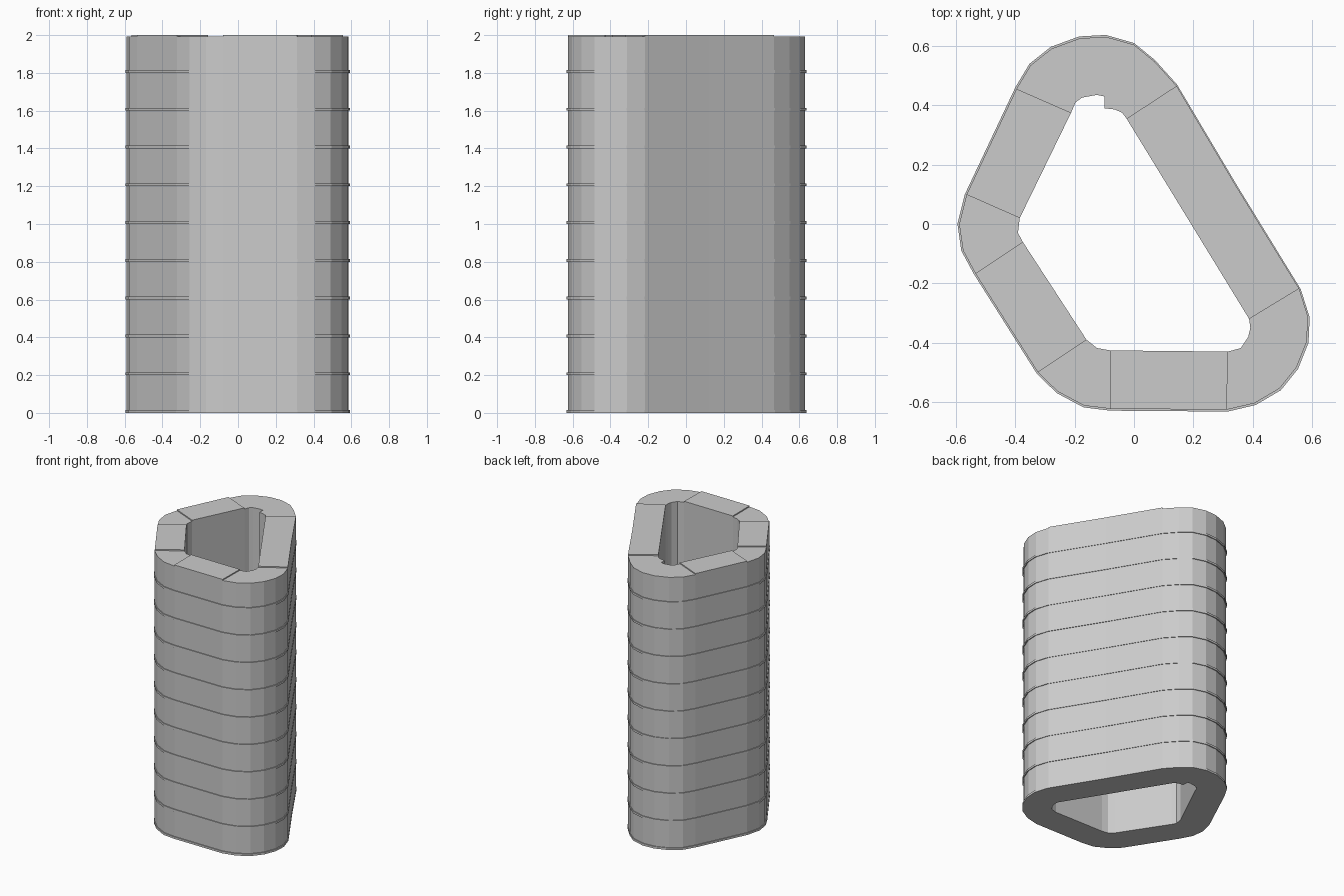
import bpy, bmesh

if "Cube" in bpy.data.objects:
    bpy.data.objects.remove(bpy.data.objects["Cube"])

# Plan sections, clockwise: (name, outer edge, inner edge, is_straight)
SECTIONS = [
    ("back_corner",
     [(-.40, .46), (-.352, .54), (-.28, .597), (-.185, .632), (-.095, .637), (0, .61), (.07, .553), (.145, .47)],
     [(-.212, .375), (-.197, .41), (-.175, .426), (-.125, .435), (-.10, .43), (-.10, .39), (-.065, .386),
      (-.04, .375), (-.025, .355)], False),
    ("right_wall_back", [(.145, .47), (.35, .125)], [(-.025, .355), (.18, .02)], True),
    ("right_wall_front", [(.35, .125), (.562, -.22)], [(.18, .02), (.388, -.32)], True),
    ("right_corner",
     [(.562, -.22), (.592, -.315), (.588, -.40), (.553, -.488), (.495, -.56), (.41, -.61), (.316, -.632)],
     [(.388, -.32), (.392, -.35), (.385, -.38), (.36, -.418), (.316, -.43)], False),
    ("front_wall", [(.316, -.632), (-.08, -.629)], [(.316, -.43), (-.08, -.426)], True),
    ("front_left_corner",
     [(-.08, -.629), (-.17, -.618), (-.26, -.57), (-.327, -.505)],
     [(-.08, -.426), (-.125, -.418), (-.16, -.39)], False),
    ("left_wall_front", [(-.327, -.505), (-.54, -.168)], [(-.16, -.39), (-.375, -.06)], True),
    ("left_corner",
     [(-.54, -.168), (-.582, -.09), (-.595, 0), (-.57, .10)],
     [(-.375, -.06), (-.391, -.03), (-.385, .02)], False),
    ("left_wall_back", [(-.57, .10), (-.40, .46)], [(-.385, .02), (-.212, .375)], True),
]
COURSES, HEIGHT, LIP, INSET = 10, 0.2, 0.015, 0.99


def add_block(bm, outer, inner, z, top):
    """One block: a slightly wider lip at the foot, then the straight body."""
    rings = []
    for level, scale in ((z, 1), (z + LIP, 1), (z + LIP, INSET), (top, INSET)):
        pts = [(x * scale, y * scale) for x, y in outer] + inner[::-1]
        rings.append([bm.verts.new((x, y, level)) for x, y in pts])
    n = len(rings[0])
    for a, b in zip(rings, rings[1:]):
        for i in range(n):
            j = (i + 1) % n
            # the lip's ledge has no area along the inner side
            if a is rings[1] and i >= len(outer) and j >= len(outer):
                continue
            bm.faces.new((a[i], a[j], b[j], b[i]))
    bm.faces.new(rings[0][::-1])
    bm.faces.new(rings[-1])


# Stacked courses of each wall and corner; straight walls end slightly higher
for name, outer, inner, straight in SECTIONS:
    bm = bmesh.new()
    for c in range(COURSES):
        z = c * HEIGHT
        last = c == COURSES - 1
        top = z + HEIGHT - (0.008 if last and not straight else 0)
        add_block(bm, outer, inner, z, top)
    bmesh.ops.remove_doubles(bm, verts=bm.verts, dist=1e-5)
    bmesh.ops.recalc_face_normals(bm, faces=bm.faces)
    mesh = bpy.data.meshes.new(name)
    bm.to_mesh(mesh)
    bm.free()
    bpy.context.collection.objects.link(bpy.data.objects.new(name, mesh))
